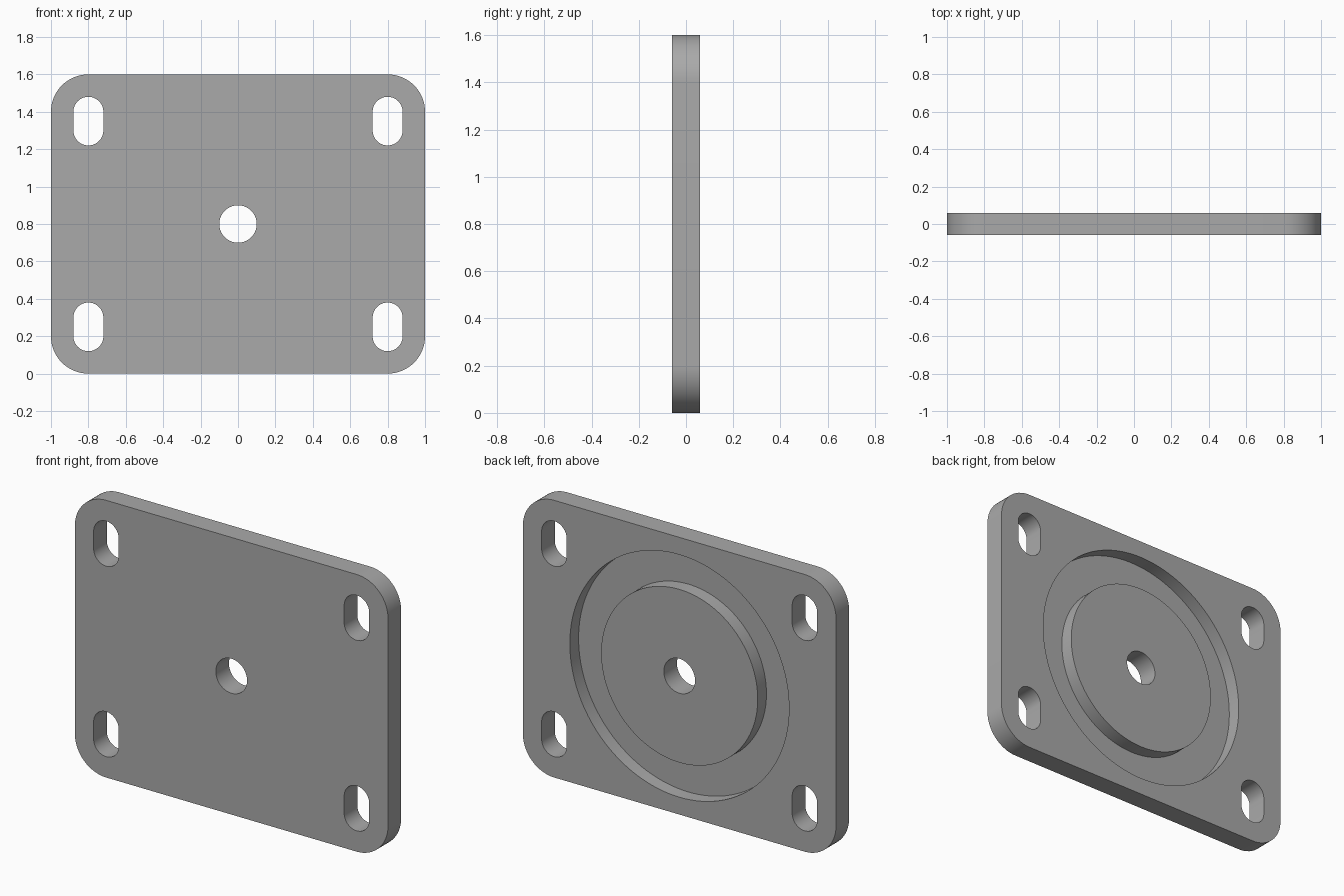
import bpy
import bmesh
from math import cos, sin, pi, radians

WIDTH, HEIGHT, THICK = 2.0, 1.6, 0.12
MID = HEIGHT / 2
BACK = THICK / 2
GROOVE = 0.08

cube = bpy.data.objects.get("Cube")
if cube:
    bpy.data.objects.remove(cube, do_unlink=True)

steel = bpy.data.materials.new("plain grey")
steel.use_nodes = True
grey = (0.4, 0.4, 0.4, 1)
steel.diffuse_color = grey
steel.node_tree.nodes["Principled BSDF"].inputs["Base Color"].default_value = grey


def rounded(cx, cz, w, h, r, steps=16):
    """Outline of a rounded rectangle; a slot or circle when r is half the width."""
    points = []
    for k, (sx, sz) in enumerate(((1, 1), (-1, 1), (-1, -1), (1, -1))):
        for i in range(steps + 1):
            a = (k + i / steps) * pi / 2
            p = (cx + sx * (w / 2 - r) + r * cos(a), cz + sz * (h / 2 - r) + r * sin(a))
            if not points or max(abs(p[0] - points[-1][0]), abs(p[1] - points[-1][1])) > 1e-5:
                points.append(p)
    if max(abs(points[0][0] - points[-1][0]), abs(points[0][1] - points[-1][1])) < 1e-5:
        points.pop()
    return points


def prism(name, outline, y0, y1):
    """Extrude an outline in the xz plane from y0 to y1."""
    bm = bmesh.new()
    face = bm.faces.new([bm.verts.new((x, y0, z)) for x, z in outline])
    side = bmesh.ops.extrude_face_region(bm, geom=[face])["geom"]
    bmesh.ops.translate(bm, vec=(0, y1 - y0, 0),
                        verts=[g for g in side if isinstance(g, bmesh.types.BMVert)])
    bmesh.ops.recalc_face_normals(bm, faces=bm.faces)
    mesh = bpy.data.meshes.new(name)
    bm.to_mesh(mesh)
    bm.free()
    mesh.materials.append(steel)
    obj = bpy.data.objects.new(name, mesh)
    bpy.context.collection.objects.link(obj)
    return obj


def cut(target, cutter):
    """Subtract the cutter from the target and discard it."""
    bpy.context.view_layer.objects.active = target
    mod = target.modifiers.new("cut", "BOOLEAN")
    mod.operation, mod.solver, mod.object = "DIFFERENCE", "EXACT", cutter
    bpy.ops.object.modifier_apply(modifier=mod.name)
    bpy.data.objects.remove(cutter, do_unlink=True)


def circle(r, steps=16):
    return rounded(0, MID, 2 * r, 2 * r, r, steps)


# Plate with rounded corners
plate = prism("mounting_plate", rounded(0, MID, WIDTH, HEIGHT, 0.2), -BACK, BACK)

# Ring groove in the back, leaving a flush centre disc
ring = prism("groove_cutter", circle(0.7, 32), BACK - GROOVE, BACK + 0.1)
cut(ring, prism("groove_core", circle(0.5, 32), -0.2, 0.3))
cut(plate, ring)

# Centre hole and four corner slots
cut(plate, prism("hole_cutter", circle(0.1), -0.2, 0.2))
for x in (-0.8, 0.8):
    for z in (0.25, HEIGHT - 0.25):
        cut(plate, prism("slot_cutter", rounded(x, z, 0.16, 0.26, 0.08), -0.2, 0.2))

# Smooth curved walls, sharp rims
bpy.ops.object.select_all(action="DESELECT")
plate.select_set(True)
bpy.context.view_layer.objects.active = plate
bpy.ops.object.shade_smooth_by_angle(angle=radians(30))
